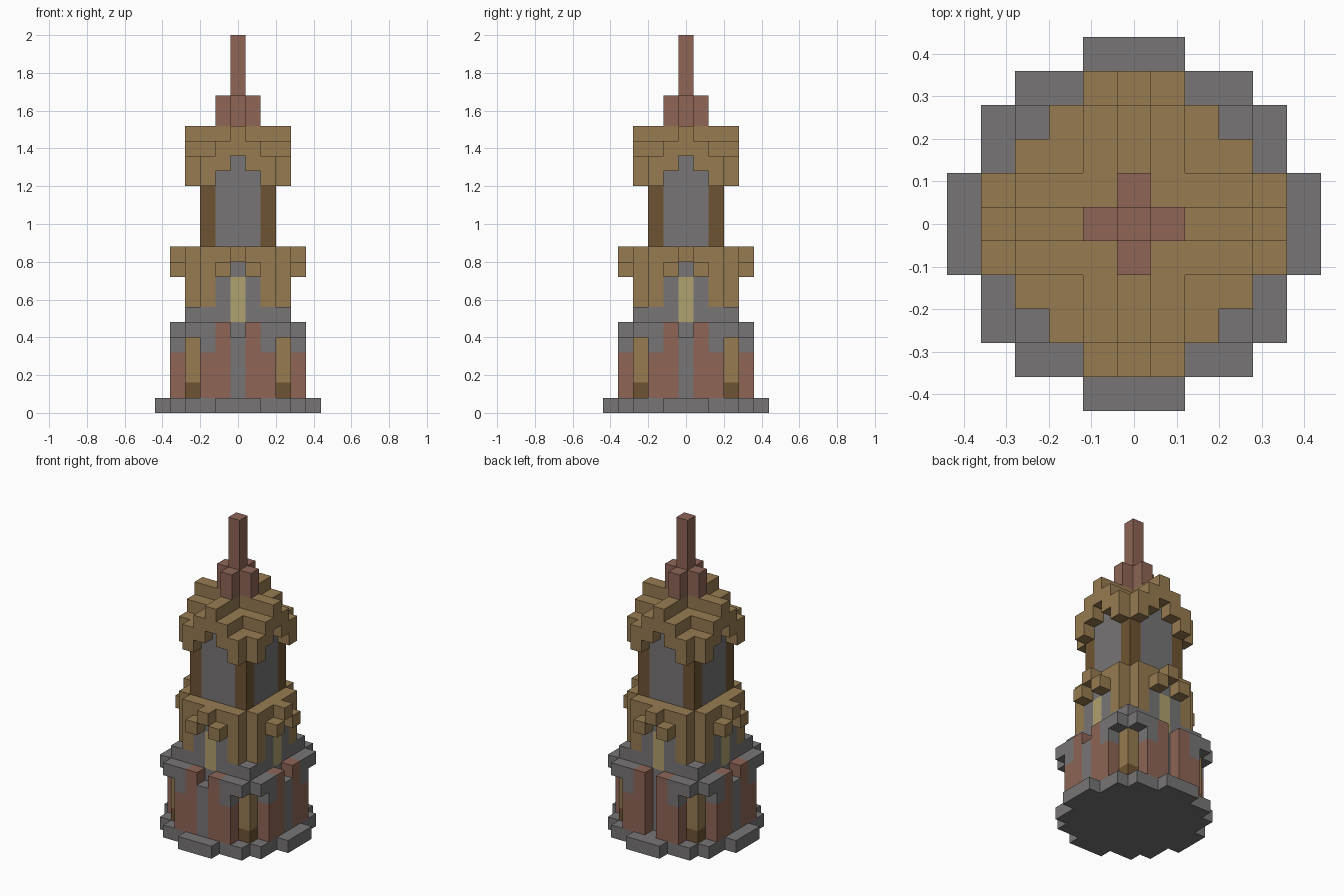
import bpy
import bmesh
from mathutils import Vector

if "Cube" in bpy.data.objects:
    bpy.data.objects.remove(bpy.data.objects["Cube"], do_unlink=True)

UNIT = 0.08  # edge length of one block


def make_material(name, rgb):
    linear = [(c / 255 / 12.92 if c < 11 else ((c / 255 + 0.055) / 1.055) ** 2.4) for c in rgb]
    mat = bpy.data.materials.new(name)
    mat.use_nodes = True
    mat.diffuse_color = (*linear, 1)
    bsdf = mat.node_tree.nodes["Principled BSDF"]
    bsdf.inputs["Base Color"].default_value = (*linear, 1)
    bsdf.inputs["Roughness"].default_value = 0.9
    return mat


MATERIALS = [
    make_material("grey stone", (119, 117, 118)),
    make_material("golden timber", (151, 123, 81)),
    make_material("red brick", (142, 101, 86)),
    make_material("window yellow", (176, 161, 110)),
    make_material("dark timber", (110, 84, 50)),
]
GREY, GOLD, RED, YELLOW, BROWN = range(len(MATERIALS))

blocks = {}  # block position -> (part, colour)


def fill(part, colour, xs, ys, zs):
    """Fill a span of blocks on all four sides; spans are inclusive."""
    for x in range(xs[0], xs[1] + 1):
        for y in range(ys[0], ys[1] + 1):
            for z in range(zs[0], zs[1] + 1):
                a, b = x, y
                for _ in range(4):
                    blocks[a, b, z] = (part, colour)
                    a, b = -b, a


# Stepped stone base
for reach, half in ((5, 1), (4, 3)):
    fill("base", GREY, (-half, half), (-reach, reach), (0, 0))

# Lower storey: brick walls, buttresses, stone niche and corner posts
fill("lower_storey", GREY, (-3, 3), (-3, 3), (1, 5))
fill("lower_storey", RED, (-2, 2), (-4, -4), (1, 3))
fill("lower_storey", GREY, (-2, 2), (-4, -4), (4, 4))
fill("corner_posts", GOLD, (3, 3), (-3, -3), (2, 4))
fill("corner_posts", BROWN, (3, 3), (-3, -3), (1, 1))
fill("ledge", GREY, (-3, 3), (-4, -4), (5, 5))
for side in (-1, 1):
    fill("buttresses", RED, (side, side), (-4, -4), (1, 5))
fill("lower_storey", GREY, (0, 0), (-4, -4), (1, 4))

# Notch above every niche, and the open doorway at the back
for x, y in ((0, -4), (0, 4), (4, 0), (-4, 0)):
    blocks.pop((x, y, 5), None)
for z in range(1, 5):
    blocks.pop((0, 4, z))

# Gallery: stone footing, timber body, stone arch, window and hood
fill("gallery", GREY, (-3, 3), (-3, 3), (6, 6))
fill("gallery", GOLD, (-2, 2), (-3, 3), (7, 10))
fill("gallery", GREY, (-1, 1), (-3, -3), (7, 8))
fill("gallery", GREY, (0, 0), (-3, -3), (9, 9))
fill("windows", YELLOW, (0, 0), (-3, -3), (6, 8))
fill("window_hoods", GOLD, (0, 0), (-4, -4), (10, 10))
for side in (-1, 1):
    fill("window_hoods", GOLD, (side, side), (-4, -4), (9, 9))

# Upper tower: stone panels between dark timber posts
fill("upper_tower", GREY, (-2, 2), (-2, 2), (11, 16))
fill("upper_posts", BROWN, (2, 2), (-2, -2), (11, 14))

# Cross-gabled roof, two blocks thick, stepping down from both ridges
for x in range(-3, 4):
    for y in range(-3, 4):
        low = min(abs(x), abs(y))
        if low < 3:
            for z in (17 - low, 18 - low):
                blocks[x, y, z] = ("roof", GOLD)

# Spire with four short spurs
fill("spire", RED, (0, 0), (-1, -1), (19, 20))
fill("spire", RED, (0, 0), (0, 0), (19, 24))


def build_part(part):
    """Mesh only the exposed block sides of one part."""
    bm = bmesh.new()
    for pos, (owner, colour) in blocks.items():
        if owner != part:
            continue
        centre = Vector((pos[0], pos[1], pos[2] + 0.5))
        for axis in range(3):
            for sign in (-1, 1):
                normal = Vector((0, 0, 0))
                normal[axis] = sign
                if tuple(int(p + n) for p, n in zip(pos, normal)) in blocks:
                    continue
                u, v = Vector((0, 0, 0)), Vector((0, 0, 0))
                u[(axis + 1) % 3] = 0.5
                v[(axis + 2) % 3] = 0.5 * sign
                mid = centre + normal * 0.5
                corners = (mid - u - v, mid + u - v, mid + u + v, mid - u + v)
                face = bm.faces.new([bm.verts.new(c * UNIT) for c in corners])
                face.material_index = colour
    bmesh.ops.remove_doubles(bm, verts=bm.verts[:], dist=UNIT / 100)
    bmesh.ops.dissolve_limit(bm, angle_limit=0.01, verts=bm.verts[:],
                             edges=bm.edges[:], delimit={"MATERIAL"})
    mesh = bpy.data.meshes.new(part)
    bm.to_mesh(mesh)
    bm.free()
    for mat in MATERIALS:
        mesh.materials.append(mat)
    bpy.context.collection.objects.link(bpy.data.objects.new(part, mesh))


for name in sorted({owner for owner, _ in blocks.values()}):
    build_part(name)
